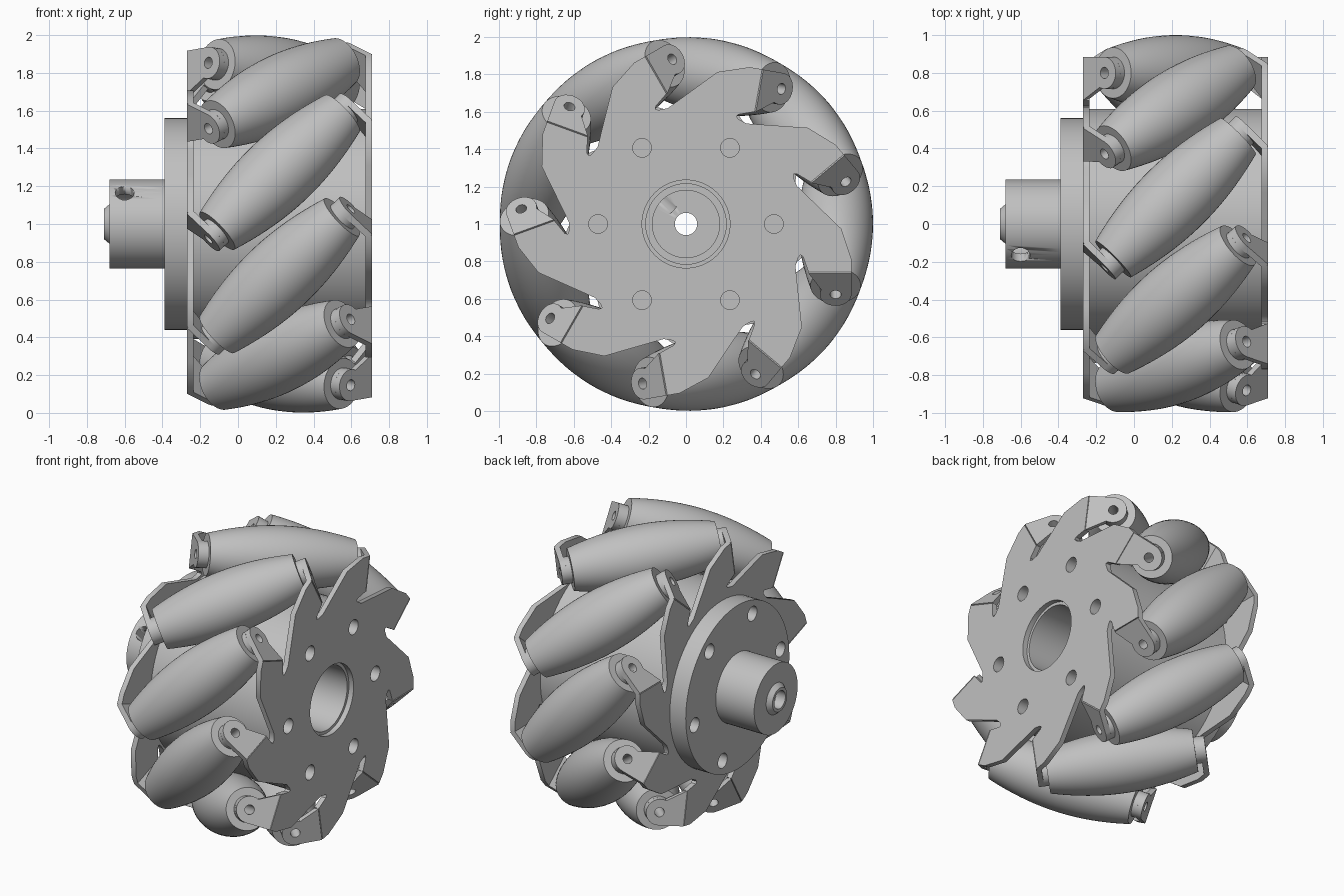
import bpy, bmesh
from math import sin, cos, pi, sqrt, radians
from mathutils import Matrix, Vector

if "Cube" in bpy.data.objects:
    bpy.data.objects.remove(bpy.data.objects["Cube"])

grey = bpy.data.materials.new("light grey")
grey.use_nodes = True
grey.diffuse_color = (0.53, 0.53, 0.53, 1)
grey.node_tree.nodes["Principled BSDF"].inputs["Base Color"].default_value = (0.53, 0.53, 0.53, 1)

# Wheel axis runs along x; roller frames use x = axle, y = radial, z = tangential
WHEEL = Matrix.Translation((0.22, 0, 1))
COUNT = 9
STEP = 2 * pi / COUNT
AXLE_R = 0.80        # distance of the roller axles from the wheel axis
HALF = 0.467         # half length of a roller
TAB_S = 0.516        # position of a tab along the roller axle
THICK = 0.035
PLATE_X = 0.4725


def finish(name, bm, matrix):
    bmesh.ops.recalc_face_normals(bm, faces=bm.faces)
    mesh = bpy.data.meshes.new(name)
    bm.to_mesh(mesh)
    bm.free()
    mesh.materials.append(grey)
    mesh.shade_smooth()
    mesh.set_sharp_from_angle(angle=radians(30))
    obj = bpy.data.objects.new(name, mesh)
    obj.matrix_world = WHEEL @ matrix
    bpy.context.collection.objects.link(obj)
    return obj


def turn(p, angle):
    return (p[0] * cos(angle) - p[1] * sin(angle), p[0] * sin(angle) + p[1] * cos(angle))


def circle(cy, cz, r, n=24):
    return [(cy + r * cos(2 * pi * i / n), cz + r * sin(2 * pi * i / n)) for i in range(n)]


def sheet(name, loops, thick, matrix):
    """Flat part across x: the first loop is the outline, the others are holes."""
    bm = bmesh.new()
    edges = []
    for loop in loops:
        vs = [bm.verts.new((-thick / 2, a, b)) for a, b in loop]
        edges += [bm.edges.new((v, vs[i - 1])) for i, v in enumerate(vs)]
    bmesh.ops.triangle_fill(bm, edges=edges, use_beauty=True, normal=(1, 0, 0))
    out = bmesh.ops.extrude_face_region(bm, geom=bm.faces[:], use_keep_orig=True)
    moved = [g for g in out["geom"] if isinstance(g, bmesh.types.BMVert)]
    bmesh.ops.translate(bm, verts=moved, vec=(thick, 0, 0))
    return finish(name, bm, matrix)


def lathe(name, profile, matrix, steps=48):
    """Closed (x, radius) profile turned around x."""
    bm = bmesh.new()
    vs = [bm.verts.new((x, r, 0)) for x, r in profile]
    es = [bm.edges.new((v, vs[i - 1])) for i, v in enumerate(vs)]
    bmesh.ops.spin(bm, geom=vs + es, cent=(0, 0, 0), axis=(1, 0, 0),
                   angle=2 * pi, steps=steps, use_merge=True)
    bmesh.ops.remove_doubles(bm, verts=bm.verts, dist=1e-5)
    return finish(name, bm, matrix)


def bolt_circle(start):
    return [circle(*turn((0.47, 0), radians(start + 60 * i)), 0.05) for i in range(6)]


# Toothed side plates with slots beside each bent tab
tooth = [(0.585, -0.225), (0.600, -0.180), (0.612, -0.165), (0.626, -0.175),
         (0.655, -0.257), (0.885, -0.257), (0.885, -0.19), (0.83, -0.025)]
outline = [turn(p, k * STEP) for k in range(COUNT) for p in tooth]
bore = circle(0, 0, 0.235, 64)
flip = Matrix.Rotation(pi, 4, 'Y')
out_x = Matrix.Translation((PLATE_X, 0, 0))
sheet("left_plate", [outline, bore] + bolt_circle(0), THICK, out_x)
sheet("right_plate", [outline, bore], THICK, flip @ out_x)

# Tab outline: rounded end around the axle hole, wide root at the bend
tab = [(0.885, 0.16)]
tab += [(AXLE_R + 0.085 * cos(a), 0.085 * sin(a))
        for a in [-radians(205) * i / 14 for i in range(15)]]
tab += [(0.655, 0.16)]
tab_loops = [tab, circle(AXLE_R, 0, 0.03)]

# Barrel profile that rounds the wheel out to radius one
samples = [HALF * (i / 10 - 1) for i in range(21)]
barrel = [(s, 1 - sqrt(AXLE_R ** 2 + s * s / 2)) for s in samples]
barrel = [(-HALF, 0.03)] + barrel + [(HALF, 0.03)]
gap = TAB_S - THICK / 2
washer = [(HALF, 0.03), (HALF, 0.085), (gap, 0.085), (gap, 0.03)]

# Rollers, washers and tabs around the wheel
for k in range(COUNT):
    frame = Matrix.Rotation(k * STEP, 4, 'X') @ Matrix.Rotation(pi / 4, 4, 'Y')
    axle = Matrix.Translation((0, AXLE_R, 0))
    lathe(f"roller_{k + 1}", barrel, frame @ axle)
    for side, end in (("left", frame), ("right", frame @ flip)):
        lathe(f"{side}_washer_{k + 1}", washer, end @ axle, 32)
        sheet(f"{side}_tab_{k + 1}", tab_loops, THICK,
              end @ Matrix.Translation((TAB_S, 0, 0)))

# Drum between the plates
sheet("drum", [circle(0, 0, 0.61, 72), circle(0, 0, 0.215, 64)] + bolt_circle(0),
      0.91, Matrix.Identity(4))

# Mounting flange
sheet("flange", [circle(0, 0, 0.56, 72), circle(0, 0, 0.18, 64)] + bolt_circle(-10),
      0.12, Matrix.Translation((-0.55, 0, 0)))

# Hollow shaft with a small stepped tip
shaft = lathe("shaft", [(-0.61, 0.18), (-0.61, 0.235), (-0.90, 0.235), (-0.90, 0.105),
                        (-0.93, 0.08), (-0.93, 0.06), (-0.86, 0.06), (-0.86, 0.18)],
              Matrix.Identity(4), 64)

# Set screw hole in the shaft
aim = Vector((0, -1, 1)).normalized()
cutter = lathe("screw_cutter", [(0.1, 0), (0.1, 0.05), (0.3, 0.05), (0.3, 0)],
               Matrix.Translation((-0.82, 0, 0))
               @ Vector((1, 0, 0)).rotation_difference(aim).to_matrix().to_4x4(), 24)
cutter.hide_render = True
cutter.hide_viewport = True
cut = shaft.modifiers.new("screw hole", 'BOOLEAN')
cut.operation = 'DIFFERENCE'
cut.object = cutter
